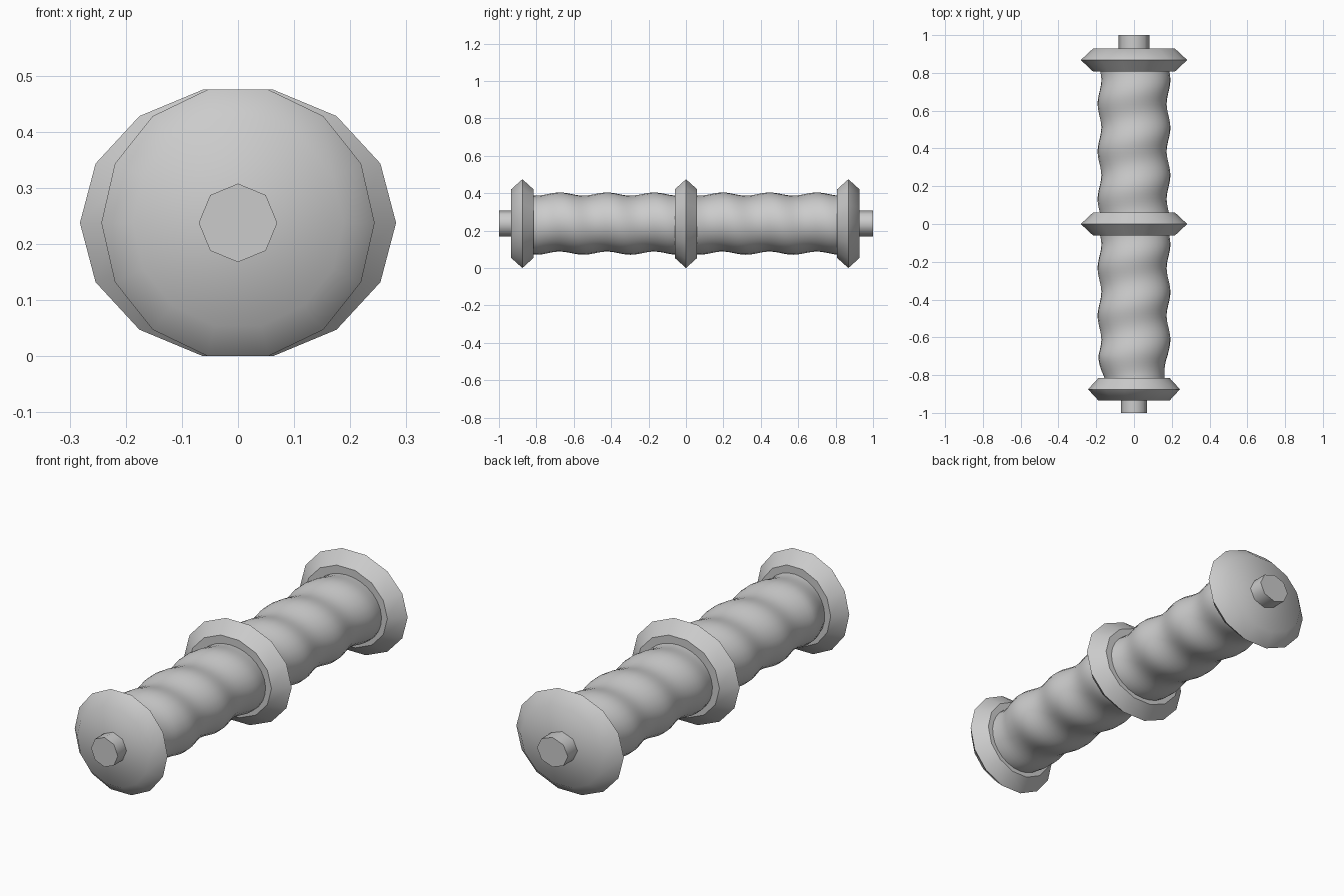
import bpy, bmesh, math

if "Cube" in bpy.data.objects:
    bpy.data.objects.remove(bpy.data.objects["Cube"])

ZC = 0.2375          # height of the roller axis
WIDE = 1.157         # sideways stretch of all but the front end
PITCH = 0.252        # length of one spiral turn

grey = bpy.data.materials.new("plain_grey")
grey.diffuse_color = (0.6, 0.6, 0.6, 1)
grey.use_nodes = True
grey.node_tree.nodes["Principled BSDF"].inputs["Base Color"].default_value = grey.diffuse_color


def loft(name, n, rings, sharp=()):
    """Skin along y. Each ring is (y, x stretch, radius function of angle)."""
    bm = bmesh.new()
    loops = []
    for y, sx, rad in rings:
        loop = []
        for i in range(n):
            a = 2 * math.pi * i / n
            r = rad(a)
            loop.append(bm.verts.new((sx * r * math.cos(a), y, ZC + r * math.sin(a))))
        loops.append(loop)
    for p, q in zip(loops, loops[1:]):
        for i in range(n):
            j = (i + 1) % n
            bm.faces.new((p[i], p[j], q[j], q[i]))
    bm.faces.new(loops[0])
    bm.faces.new(loops[-1])
    bmesh.ops.recalc_face_normals(bm, faces=bm.faces[:])
    for f in bm.faces:
        f.smooth = True
    for k in sharp:
        for i in range(n):
            bm.edges.get((loops[k][i], loops[k][(i + 1) % n])).smooth = False
    me = bpy.data.meshes.new(name)
    bm.to_mesh(me)
    bm.free()
    me.materials.append(grey)
    ob = bpy.data.objects.new(name, me)
    bpy.context.collection.objects.link(ob)
    return ob


def const(r):
    return lambda a: r


# bevelled discs; faces towards the spirals have a hard edge
for name, y, sx, sharp in (("front_disc", -0.875, 1.0, (1, 2)),
                           ("middle_disc", 0.0, WIDE, (0, 1, 2)),
                           ("back_disc", 0.868, WIDE, (0, 1))):
    loft(name, 14, [(y - 0.06, sx, const(0.188)),
                    (y, sx, const(0.2435)),
                    (y + 0.06, sx, const(0.188))], sharp)

# end pins
loft("front_pin", 8, [(-1.0, 1.0, const(0.07)), (-0.9, 1.0, const(0.07))], (0, 1))
loft("back_pin", 8, [(0.9, WIDE, const(0.07)), (1.0, WIDE, const(0.07))], (0, 1))


# spiral ridged grips
def spiral(name, y0, y1, crest):
    rings = []
    steps = 40
    for k in range(steps + 1):
        y = y0 + (y1 - y0) * k / steps
        turn = -2 * math.pi * (y - crest) / PITCH
        t = min(1, max(0, (y + 0.82) / 0.12))
        rings.append((y, 1 + (WIDE - 1) * t,
                      lambda a, turn=turn: 0.158 + 0.0085 * math.cos(a - turn)))
    loft(name, 28, rings, (0, steps))


spiral("front_grip", -0.83, -0.04, -0.36)
spiral("back_grip", 0.04, 0.83, 0.51)
